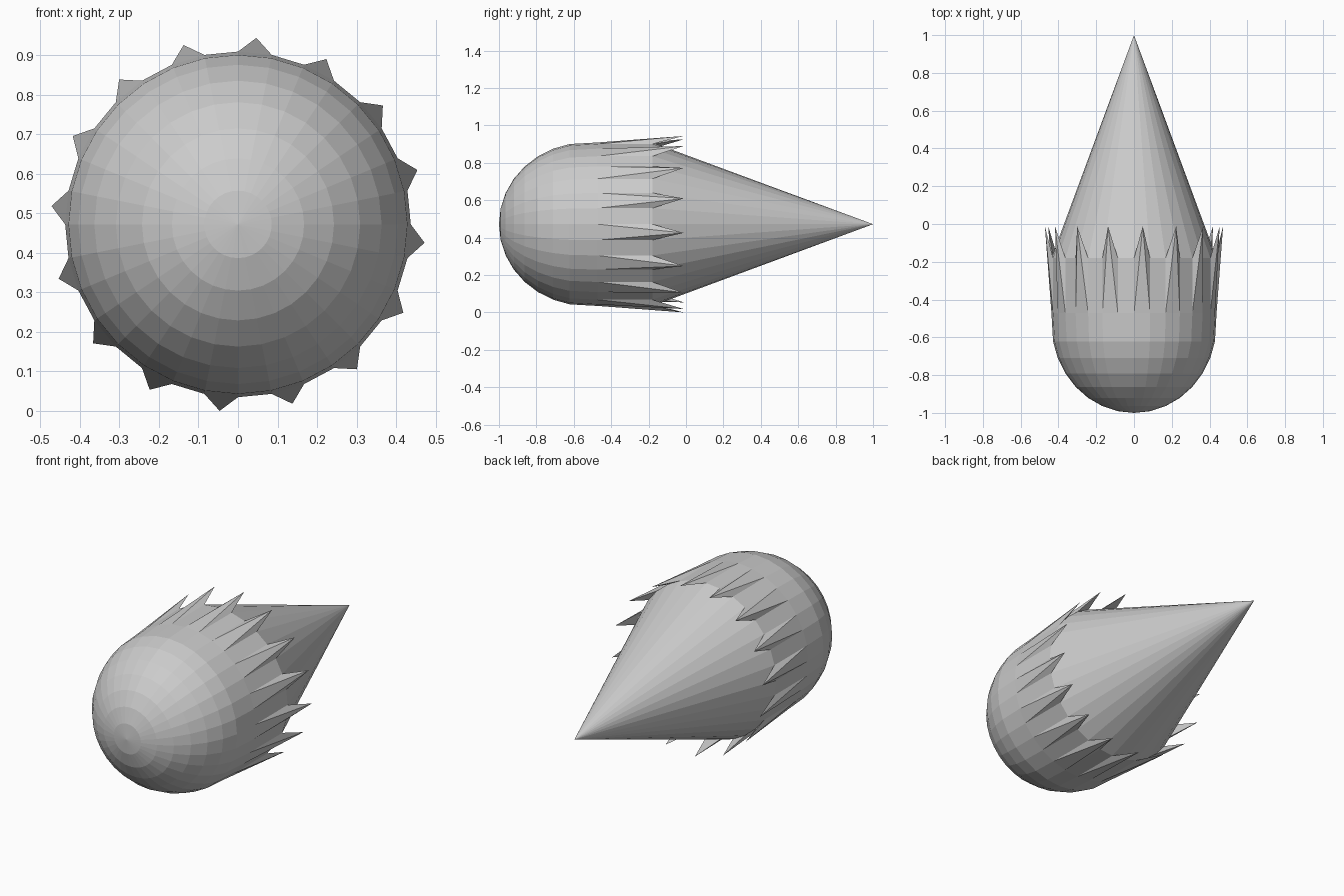
import bpy, bmesh
from math import sin, cos, pi
from mathutils import Vector

if "Cube" in bpy.data.objects:
    bpy.data.objects.remove(bpy.data.objects["Cube"])

SEGS = 32
R, NOSE_LEN = 0.437, 0.47      # body radius, stretched dome length
CZ = 0.472                     # height of the long axis


def ring_point(r, y, a):
    # angle runs clockwise from the top, seen from the front
    return Vector((r * sin(a), y, CZ + r * cos(a)))


# profile of the body (radius, y): dome rings, then the straight sleeve
profile = [(R * sin(k * pi / 16), -1 + NOSE_LEN * (1 - cos(k * pi / 16)))
           for k in range(1, 8)]
profile += [(R, -0.472), (R, -0.18)]

bm = bmesh.new()
rings = [[bm.verts.new(ring_point(r, y, 2 * pi * i / SEGS)) for i in range(SEGS)]
         for r, y in profile]
nose = bm.verts.new((0, -1, CZ))
tail = bm.verts.new((0, 1, CZ))

for i in range(SEGS):
    j = (i + 1) % SEGS
    # dome cap and tail cone
    bm.faces.new((nose, rings[0][i], rings[0][j]))
    bm.faces.new((tail, rings[-1][j], rings[-1][i]))
    for k, (a, b) in enumerate(zip(rings, rings[1:])):
        quad = (a[i], b[i], b[j], a[j])
        if k == len(rings) - 2 and i % 2 == 0:
            # every other sleeve panel is pulled into a backward spike
            tip = bm.verts.new(ring_point(0.474, -0.012, 2 * pi * (i + 0.5) / SEGS))
            for n in range(4):
                bm.faces.new((quad[n], quad[(n + 1) % 4], tip))
        else:
            bm.faces.new(quad)

bmesh.ops.recalc_face_normals(bm, faces=bm.faces)
mesh = bpy.data.meshes.new("spiked_body")
bm.to_mesh(mesh)
bm.free()
body = bpy.data.objects.new("spiked_body", mesh)
bpy.context.collection.objects.link(body)
